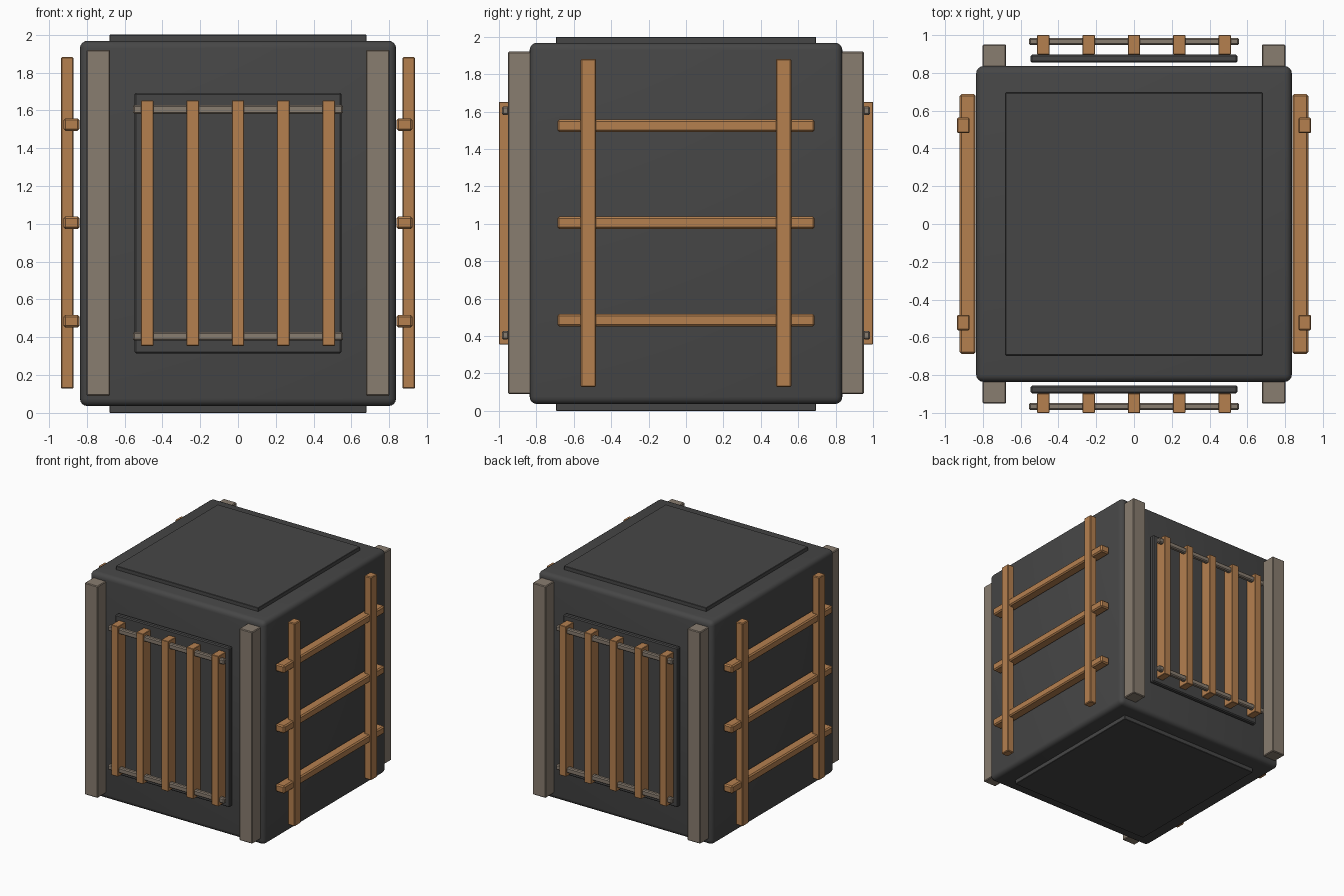
import bpy

if "Cube" in bpy.data.objects:
    bpy.data.objects.remove(bpy.data.objects["Cube"])


def material(name, rgb):
    m = bpy.data.materials.new(name)
    m.diffuse_color = (*rgb, 1.0)
    m.use_nodes = True
    m.node_tree.nodes["Principled BSDF"].inputs["Base Color"].default_value = m.diffuse_color
    return m


DARK = material("dark_grey", (0.062, 0.062, 0.062))
WOOD = material("tan_wood", (0.46, 0.215, 0.078))
STONE = material("grey_brown", (0.25, 0.205, 0.162))


def box(name, lo, hi, mat, bevel=0.006, segments=1):
    """Bevelled box between two corners."""
    bpy.ops.mesh.primitive_cube_add(
        size=1, location=[(a + b) / 2 for a, b in zip(lo, hi)])
    ob = bpy.context.object
    ob.name = name
    ob.scale = [b - a for a, b in zip(lo, hi)]
    bpy.ops.object.transform_apply(location=False, rotation=False, scale=True)
    ob.data.materials.append(mat)
    if bevel:
        mod = ob.modifiers.new("bevel", 'BEVEL')
        mod.width = bevel
        mod.segments = segments
        bpy.ops.object.modifier_apply(modifier=mod.name)
    if segments > 1:
        bpy.ops.object.shade_smooth_by_angle()
    return ob


def span(side, near, far):
    """Ordered interval on one side of the centre."""
    return sorted((side * near, side * far))


# Rounded main body with thin plates on top and bottom
box("body", (-0.836, -0.836, 0.036), (0.836, 0.836, 1.968), DARK, 0.04, 4)
box("top_plate", (-0.68, -0.695, 1.95), (0.68, 0.695, 2.0), DARK, 0.003)
box("bottom_plate", (-0.68, -0.695, 0.0), (0.68, 0.695, 0.05), DARK, 0.003)

for s, end in ((-1, "front"), (1, "back")):
    # Corner posts
    y0, y1 = span(s, 0.80, 0.951)
    for t, hand in ((-1, "left"), (1, "right")):
        x0, x1 = span(t, 0.677, 0.802)
        box(f"{end}_{hand}_post", (x0, y0, 0.09), (x1, y1, 1.92), STONE)

    # Backing panel
    y0, y1 = span(s, 0.855, 0.897)
    box(f"{end}_panel", (-0.548, y0, 0.315), (0.548, y1, 1.692), DARK, 0.008)

    # Horizontal rails holding the slats
    y0, y1 = span(s, 0.947, 0.985)
    for z, level in ((0.405, "lower"), (1.605, "upper")):
        box(f"{end}_{level}_rail", (-0.556, y0, z - 0.023),
            (0.556, y1, z + 0.023), STONE, 0.008)

    # Vertical slats
    y0, y1 = span(s, 0.897, 1.0)
    for i in range(5):
        x = -0.48 + 0.24 * i
        box(f"{end}_slat_{i + 1}", (x - 0.033, y0, 0.355),
            (x + 0.033, y1, 1.652), WOOD, 0.003)

for s, hand in ((-1, "left"), (1, "right")):
    # Ladder uprights
    x0, x1 = span(s, 0.87, 0.937)
    for y, end in ((-0.522, "front"), (0.522, "back")):
        box(f"{hand}_{end}_ladder_upright", (x0, y - 0.041, 0.128),
            (x1, y + 0.041, 1.882), WOOD)

    # Ladder rungs
    x0, x1 = span(s, 0.838, 0.923)
    for i in range(3):
        z = 0.485 + 0.52 * i
        box(f"{hand}_ladder_rung_{i + 1}", (x0, -0.688, z - 0.033),
            (x1, 0.688, z + 0.033), WOOD, 0.01)
